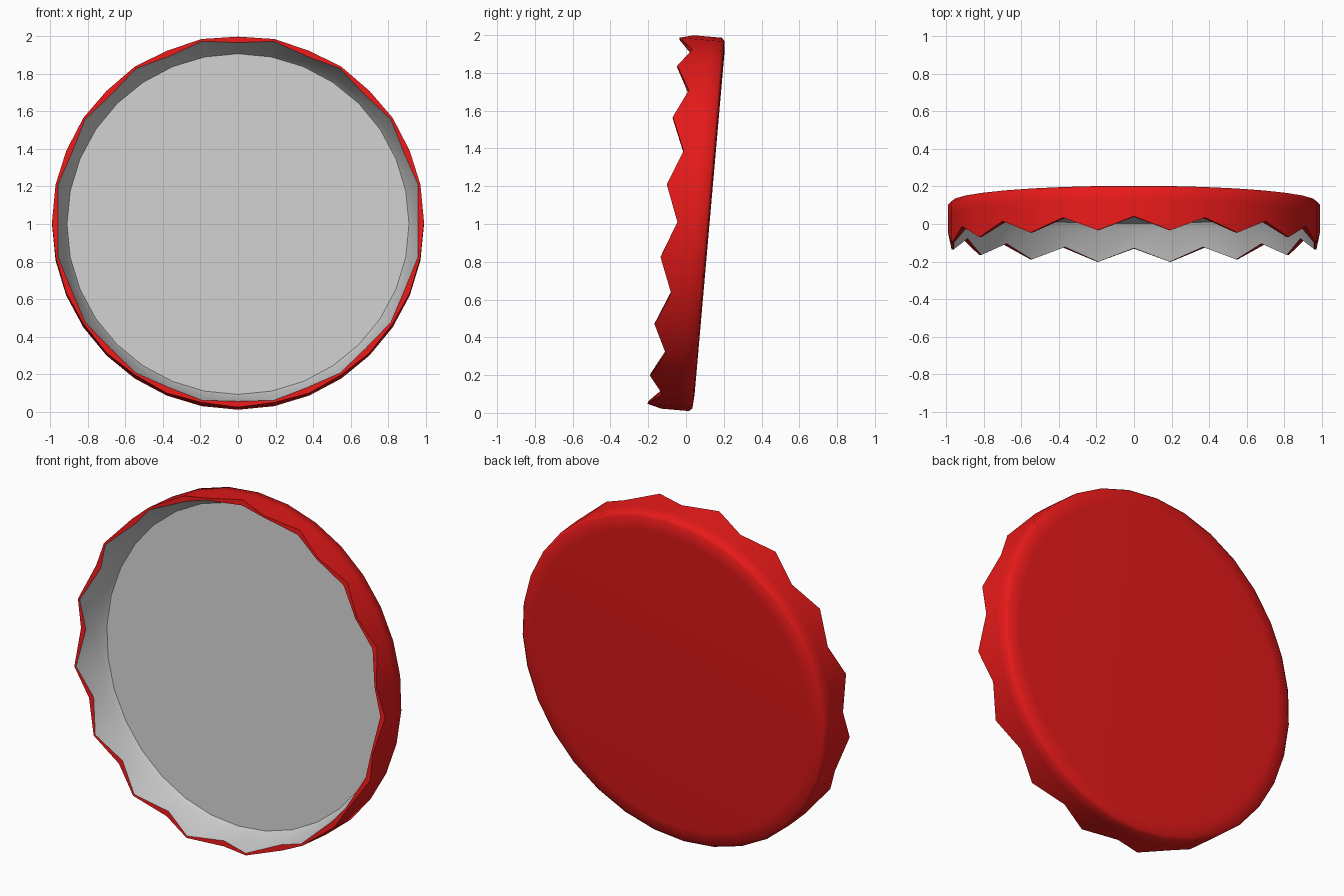
import bpy, bmesh, math
from mathutils import Matrix

if "Cube" in bpy.data.objects:
    bpy.data.objects.remove(bpy.data.objects["Cube"])

TEETH = 16
N = TEETH * 2
TILT = math.radians(5)

# Local frame: disc in XY, +Z is the open side. Stood upright and leaned back.
PLACE = Matrix.Translation((0, 0.124, 0.996)) @ Matrix.Rotation(math.pi / 2 - TILT, 4, 'X')


def lathe(name, profile, cap_first=False, cap_last=False, color=None):
    """Profile rows: ((radius, height) at valley, (radius, height) at tooth tip)."""
    bm = bmesh.new()
    rings = []
    for row in profile:
        ring = []
        for i in range(N):
            r, h = row[i % 2]
            t = math.pi / 2 + i * 2 * math.pi / N
            ring.append(bm.verts.new(PLACE @ Matrix.Rotation(t, 4, 'Z') @
                                     Matrix.Translation((r, 0, h)).to_translation()))
        rings.append(ring)
    for a, b in zip(rings, rings[1:]):
        for i in range(N):
            j = (i + 1) % N
            bm.faces.new((a[i], a[j], b[j], b[i]))
    if cap_first:
        bm.faces.new(rings[0][::-1])
    if cap_last:
        bm.faces.new(rings[-1])
    mesh = bpy.data.meshes.new(name)
    bm.to_mesh(mesh)
    bm.free()
    obj = bpy.data.objects.new(name, mesh)
    bpy.context.collection.objects.link(obj)
    if color:
        mat = bpy.data.materials.new(name + "_paint")
        mat.diffuse_color = color
        mat.use_nodes = True
        mat.node_tree.nodes["Principled BSDF"].inputs["Base Color"].default_value = mat.diffuse_color
        mesh.materials.append(mat)
    bpy.ops.object.select_all(action='DESELECT')
    obj.select_set(True)
    bpy.context.view_layer.objects.active = obj
    bpy.ops.object.shade_smooth_by_angle(angle=math.radians(52))
    return obj


def even(r, h):
    return ((r, h), (r, h))


rim_inner = ((0.960, 0.170), (0.980, 0.243))

# Painted outside: flat back, rounded corner, wall and zigzag rim
lathe("cap_shell", [
    even(0.90, 0.0),
    even(0.975, 0.005),
    even(0.992, 0.020),
    even(0.992, 0.080),
    ((0.992, 0.170), (0.992, 0.243)),
    rim_inner,
], cap_first=True, color=(0.8, 0.01, 0.01, 1))

# Bare metal inside: sloped wall and flat floor
lathe("cap_lining", [
    rim_inner,
    even(0.932, 0.075),
    even(0.912, 0.042),
], cap_last=True)
